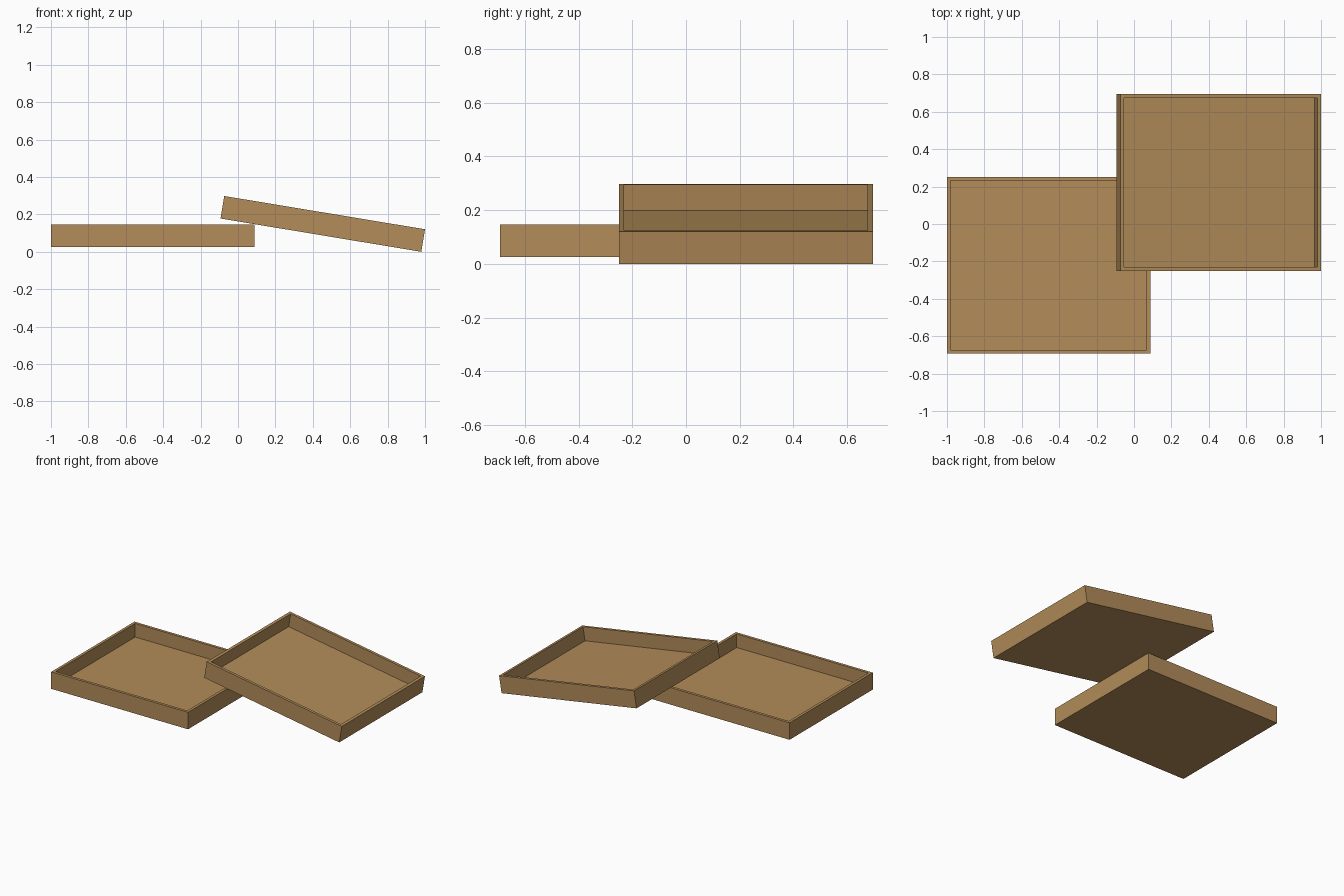
import bpy, bmesh, math
from mathutils import Matrix, Vector

if "Cube" in bpy.data.objects:
    bpy.data.objects.remove(bpy.data.objects["Cube"])

LENGTH, WIDTH, HEIGHT = 1.088, 0.945, 0.122
WALL, FLOOR = 0.02, 0.024

cardboard = bpy.data.materials.new("cardboard brown")
cardboard.diffuse_color = (0.445, 0.262, 0.100, 1)
cardboard.use_nodes = True
cardboard.node_tree.nodes["Principled BSDF"].inputs["Base Color"].default_value = cardboard.diffuse_color


def tray(name, corner, tilt=0.0):
    """Open tray; its origin is the bottom right edge, at the middle of the width."""
    bm = bmesh.new()
    bmesh.ops.create_cube(bm, size=1)
    bmesh.ops.scale(bm, vec=(LENGTH, WIDTH, HEIGHT), verts=bm.verts)
    bmesh.ops.translate(bm, vec=(-LENGTH / 2, 0, HEIGHT / 2), verts=bm.verts)
    # hollow: inset the top for the rim, then sink it to the floor
    bm.normal_update()
    top = max(bm.faces, key=lambda f: f.normal.z)
    bmesh.ops.inset_region(bm, faces=[top], thickness=WALL, use_even_offset=True)
    sunk = bmesh.ops.extrude_discrete_faces(bm, faces=[top])["faces"][0]
    bmesh.ops.translate(bm, vec=(0, 0, FLOOR - HEIGHT), verts=sunk.verts)
    bmesh.ops.recalc_face_normals(bm, faces=bm.faces)
    bm.transform(Matrix.Translation(Vector(corner)) @ Matrix.Rotation(tilt, 4, 'Y'))
    mesh = bpy.data.meshes.new(name)
    bm.to_mesh(mesh)
    bm.free()
    mesh.materials.append(cardboard)
    obj = bpy.data.objects.new(name, mesh)
    bpy.context.collection.objects.link(obj)
    return obj


# flat tray at the front left, and the tray leaning on its edge
tray("flat_tray", (0.088, -0.2205, 0.025))
tray("leaning_tray", (0.980, 0.2225, 0.0), math.radians(9.4))
